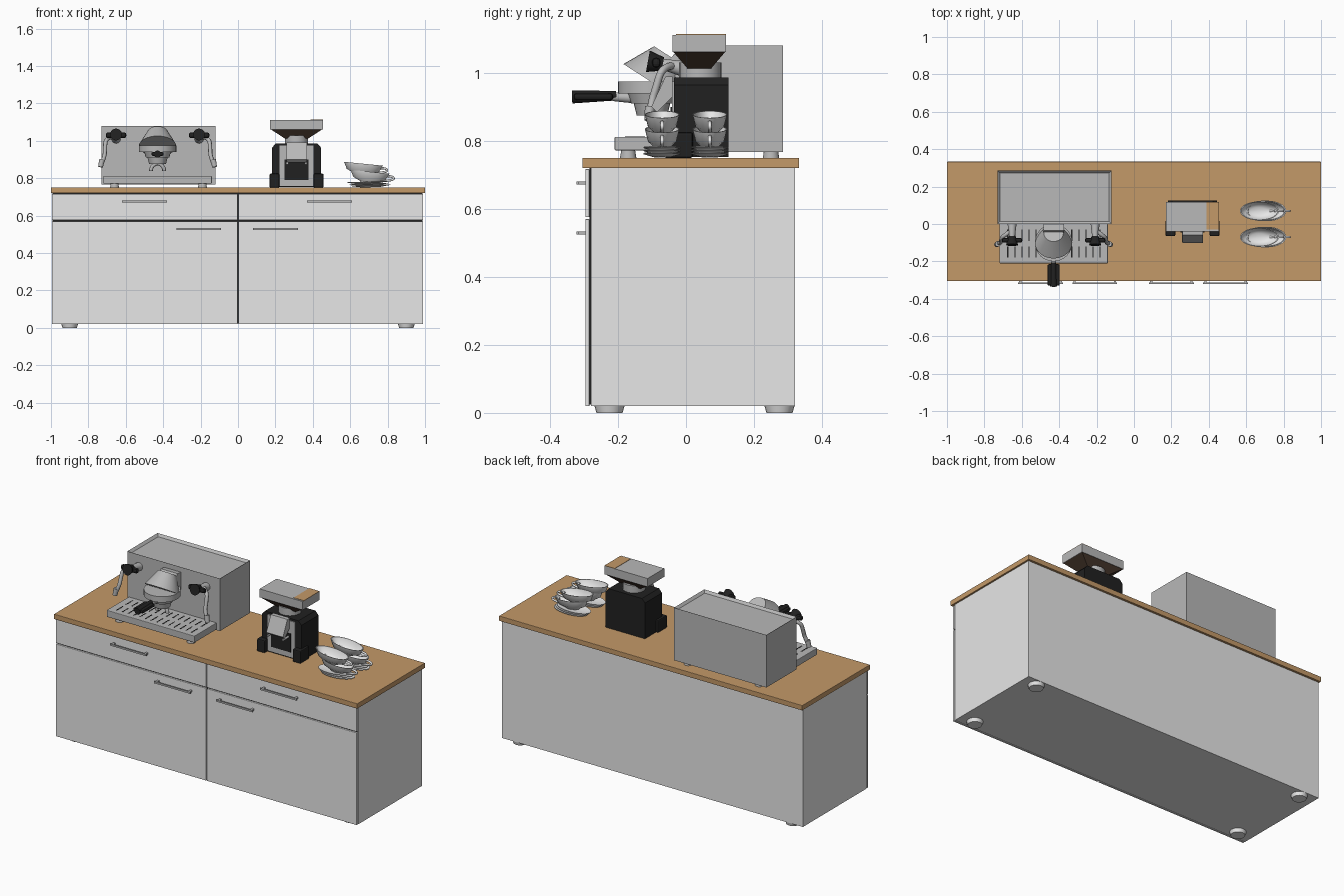
import bpy, bmesh, math
from mathutils import Vector, Matrix

cube = bpy.data.objects.get("Cube")
if cube:
    bpy.data.objects.remove(cube, do_unlink=True)


def material(name, r, g, b):
    m = bpy.data.materials.new(name)
    m.use_nodes = True
    m.diffuse_color = (r, g, b, 1)
    m.node_tree.nodes["Principled BSDF"].inputs["Base Color"].default_value = (r, g, b, 1)
    return m


WHITE = material("white lacquer", 0.8, 0.8, 0.8)
WOOD = material("oak", 0.55, 0.32, 0.14)
STEEL = material("brushed steel", 0.48, 0.48, 0.48)
BLACK = material("black plastic", 0.015, 0.015, 0.015)
BEANS = material("coffee beans", 0.075, 0.045, 0.03)


def finish(name, bm, mat, smooth=False):
    bmesh.ops.recalc_face_normals(bm, faces=bm.faces)
    mesh = bpy.data.meshes.new(name)
    bm.to_mesh(mesh)
    bm.free()
    mesh.materials.append(mat)
    ob = bpy.data.objects.new(name, mesh)
    bpy.context.collection.objects.link(ob)
    if smooth:
        bpy.ops.object.select_all(action='DESELECT')
        ob.select_set(True)
        bpy.context.view_layer.objects.active = ob
        bpy.ops.object.shade_smooth_by_angle(angle=math.radians(40))
    return ob


def box(name, x, y, z, mat, bevel=0):
    bm = bmesh.new()
    bmesh.ops.create_cube(bm, size=1)
    for v in bm.verts:
        v.co = [(a + b) / 2 + c * (b - a) for c, (a, b) in zip(v.co, (x, y, z))]
    ob = finish(name, bm, mat)
    if bevel:
        mod = ob.modifiers.new("soft edges", 'BEVEL')
        mod.width, mod.segments = bevel, 2
    return ob


def rod(name, a, b, r1, r2, mat, sides=20):
    """Cylinder or cone between two points."""
    a, b = Vector(a), Vector(b)
    bm = bmesh.new()
    turn = (b - a).to_track_quat('Z', 'Y').to_matrix().to_4x4()
    bmesh.ops.create_cone(bm, cap_ends=True, segments=sides, radius1=r1, radius2=r2,
                          depth=(b - a).length, matrix=Matrix.Translation((a + b) / 2) @ turn)
    return finish(name, bm, mat, True)


def prism(name, outline, axis, lo, hi, mat):
    """Extrude a closed outline along x or y."""
    bm = bmesh.new()
    rings = [[bm.verts.new((d, u, v) if axis == 'x' else (u, d, v)) for u, v in outline]
             for d in (lo, hi)]
    bm.faces.new(rings[0])
    bm.faces.new(rings[1])
    n = len(outline)
    for i in range(n):
        j = (i + 1) % n
        bm.faces.new((rings[0][i], rings[0][j], rings[1][j], rings[1][i]))
    return finish(name, bm, mat)


def tube(name, points, radius, mat, curve_type='POLY'):
    cu = bpy.data.curves.new(name, 'CURVE')
    cu.dimensions = '3D'
    cu.bevel_depth, cu.bevel_resolution, cu.use_fill_caps = radius, 2, True
    sp = cu.splines.new(curve_type)
    sp.points.add(len(points) - 1)
    for p, co in zip(sp.points, points):
        p.co = (*co, 1)
    if curve_type == 'NURBS':
        sp.use_endpoint_u, sp.order_u, sp.resolution_u = True, 3, 6
    cu.materials.append(mat)
    ob = bpy.data.objects.new(name, cu)
    bpy.context.collection.objects.link(ob)
    return ob


def lathe(name, profile, centre, mat, squash=1, tilt=0):
    """Spin a radius/height profile, then stretch along x and tilt about y."""
    bm = bmesh.new()
    verts = [bm.verts.new((r, 0, z)) for r, z in profile]
    edges = [bm.edges.new(e) for e in zip(verts, verts[1:])]
    bmesh.ops.spin(bm, geom=verts + edges, cent=(0, 0, 0), axis=(0, 0, 1),
                   angle=math.tau, steps=28, use_duplicate=False)
    bmesh.ops.remove_doubles(bm, verts=bm.verts, dist=0.0002)
    m = Matrix.Translation(centre) @ Matrix.Rotation(tilt, 4, 'Y') @ Matrix.Diagonal((squash, 1, 1, 1))
    bm.transform(m)
    return finish(name, bm, mat, True)


# Cabinet: carcass, fronts, worktop, feet
box("carcass", (-0.995, 0.99), (-0.28, 0.32), (0.02, 0.72), WHITE)
box("front_gap_backing", (-0.99, 0.985), (-0.284, -0.28), (0.025, 0.72), BLACK)
for side, x0, x1 in (("right", -0.995, -0.003), ("left", 0.003, 0.99)):
    box(side + "_door", (x0, x1), (-0.296, -0.284), (0.02, 0.57), WHITE, 0.002)
    box(side + "_drawer_front", (x0, x1), (-0.296, -0.284), (0.576, 0.717), WHITE, 0.002)
box("worktop", (-1, 1), (-0.305, 0.333), (0.72, 0.75), WOOD, 0.002)
for x in (-0.9, 0.9):
    for y in (-0.225, 0.275):
        rod("cabinet_foot", (x, y, 0), (x, y, 0.022), 0.038, 0.045, WHITE)

# Bar handles
for name, x, z in (("right_drawer", -0.5, 0.676), ("left_drawer", 0.49, 0.676),
                   ("right_door", -0.21, 0.529), ("left_door", 0.2, 0.529)):
    box(name + "_handle", (x - 0.12, x + 0.12), (-0.322, -0.314), (z - 0.005, z + 0.005), STEEL)
    for s in (-0.108, 0.108):
        box(name + "_handle_post", (x + s - 0.006, x + s + 0.006), (-0.316, -0.294),
            (z - 0.005, z + 0.005), STEEL)

# Espresso machine: body with recessed cup shelf, drip tray, feet
body = box("machine_body", (-0.73, -0.12), (0, 0.285), (0.767, 1.08), STEEL)
bm = bmesh.new()
bm.from_mesh(body.data)
top = [f for f in bm.faces if f.normal.z > 0.9]
bmesh.ops.inset_region(bm, faces=top, thickness=0.018)
bmesh.ops.translate(bm, verts=top[0].verts, vec=(0, 0, -0.014))
bm.to_mesh(body.data)
bm.free()
box("drip_tray", (-0.72, -0.14), (-0.21, 0), (0.772, 0.812), STEEL, 0.003)
for i in range(14):
    for y in (-0.15, -0.06):
        x = -0.675 + i * 0.038
        box("tray_slot", (x - 0.003, x + 0.003), (y - 0.03, y + 0.03), (0.811, 0.813), BLACK)
for x in (-0.66, -0.19):
    for y in (-0.17, 0.25):
        rod("machine_foot", (x, y, 0.75), (x, y, 0.775), 0.024, 0.02, STEEL)

# Group head, portafilter and spouts
GX, GY = -0.43, -0.1
prism("group_neck", [(0.0, 0.95), (0.0, 1.05), (-0.035, 1.055), (-0.1, 0.975), (-0.1, 0.94)],
      'x', GX - 0.055, GX + 0.055, STEEL)
rod("group_cap", (GX, GY, 0.972), (GX, GY + 0.05, 1.05), 0.1, 0.052, STEEL, 32)
rod("group_disc", (GX, GY, 0.94), (GX, GY, 0.974), 0.1, 0.1, STEEL, 32)
rod("group_collar", (GX, GY, 0.91), (GX, GY, 0.942), 0.062, 0.072, STEEL, 28)
rod("filter_basket", (GX, GY, 0.875), (GX, GY, 0.912), 0.045, 0.054, STEEL, 28)
rod("portafilter_arm", (GX, -0.14, 0.925), (GX, -0.215, 0.93), 0.016, 0.013, STEEL)
rod("portafilter_grip", (GX, -0.205, 0.933), (GX, -0.335, 0.929), 0.014, 0.019, BLACK)
box("portafilter_grip_end", (GX - 0.033, GX + 0.033), (-0.33, -0.215), (0.92, 0.94), BLACK, 0.008)
for s in (-1, 1):
    tube("spout", [(GX, GY, 0.88), (GX + s * 0.035, GY, 0.87), (GX + s * 0.035, GY, 0.84)],
         0.01, STEEL, 'NURBS')

# Steam valves and wands, mirrored about the group head
for s in (-1, 1):
    x = GX + s * 0.222
    rod("steam_valve", (x, 0, 1.01), (x, -0.075, 1.027), 0.024, 0.015, STEEL)
    rod("steam_knob", (x, -0.068, 1.026), (x, -0.112, 1.034), 0.02, 0.032, BLACK)
    box("steam_lever", (x - 0.055, x + 0.055), (-0.1, -0.075), (1.015, 1.045), BLACK, 0.011)
    tube("steam_wand", [(x + s * 0.01, -0.04, 1.02), (x + s * 0.055, -0.07, 1.02),
                        (x + s * 0.06, -0.09, 0.95), (x + s * 0.06, -0.1, 0.92),
                        (x + s * 0.08, -0.108, 0.87)], 0.011, STEEL, 'NURBS')
    rod("wand_tip", (x + s * 0.075, -0.106, 0.9), (x + s * 0.083, -0.11, 0.86), 0.015, 0.013, STEEL)

# Grinder: body, side legs, front panel, chute, hopper
HX = 0.313
prism("grinder_body", [(HX - 0.13, 0.752), (HX - 0.13, 0.965), (HX - 0.11, 0.987),
                       (HX + 0.11, 0.987), (HX + 0.13, 0.965), (HX + 0.13, 0.752)],
      'y', -0.035, 0.125, BLACK)
for s in (-1, 1):
    x = HX + s * 0.118
    box("grinder_leg", (x - 0.026, x + 0.026), (-0.065, 0.02), (0.75, 0.825), BLACK, 0.006)
box("grinder_front_panel", (HX - 0.09, HX + 0.09), (-0.041, -0.034), (0.76, 0.975), STEEL)
box("grinder_opening", (HX - 0.065, HX + 0.065), (-0.045, -0.04), (0.79, 0.9), BLACK)
prism("dosing_chute", [(-0.04, 0.99), (-0.06, 0.99), (-0.102, 0.9), (-0.085, 0.885), (-0.04, 0.93)],
      'x', HX - 0.055, HX + 0.055, STEEL)
for s in (-1, 1):
    tube("holder_fork", [(HX + s * 0.05, -0.04, 0.88), (HX + s * 0.05, -0.095, 0.88)], 0.007, STEEL)
rod("hopper_neck", (HX, 0.042, 0.985), (HX, 0.042, 1.03), 0.062, 0.062, STEEL)
box("hopper_bin", (HX - 0.142, HX + 0.142), (-0.04, 0.118), (1.062, 1.112), STEEL)
box("hopper_lid_strip", (HX + 0.075, HX + 0.142), (-0.03, 0.118), (1.111, 1.114), WOOD)
bm = bmesh.new()
bmesh.ops.create_cube(bm, size=1)
for v in bm.verts:
    k = 1 if v.co.z > 0 else 0.45
    v.co = (HX + v.co.x * 0.28 * k, 0.039 + v.co.y * 0.155 * k, 1.038 + v.co.z * 0.05)
finish("hopper_funnel", bm, BEANS)

# Two stacks of saucers and tilted cups
SAUCER = [(0, 0.004), (0.025, 0.003), (0.055, 0.012), (0.055, 0.015), (0.025, 0.008), (0, 0.008)]
CUP = [(0, 0), (0.022, 0), (0.024, 0.005), (0.042, 0.022), (0.051, 0.058),
       (0.048, 0.058), (0.038, 0.022), (0.02, 0.008), (0, 0.008)]
for y in (-0.07, 0.07):
    for i in range(3):
        lathe("saucer", SAUCER, (0.71 - i * 0.01, y, 0.749 + i * 0.009), WHITE, 1.9, -0.03)
    for i, (x, z) in enumerate(((0.7, 0.777), (0.665, 0.82))):
        lathe("cup", CUP, (x, y, z), WHITE, 2.05, 0.1)
        tube("cup_handle", [(x + 0.085, y, z + 0.034), (x + 0.13, y, z + 0.036),
                            (x + 0.135, y, z + 0.01), (x + 0.06, y, z + 0.008)],
             0.006, WHITE, 'NURBS')
